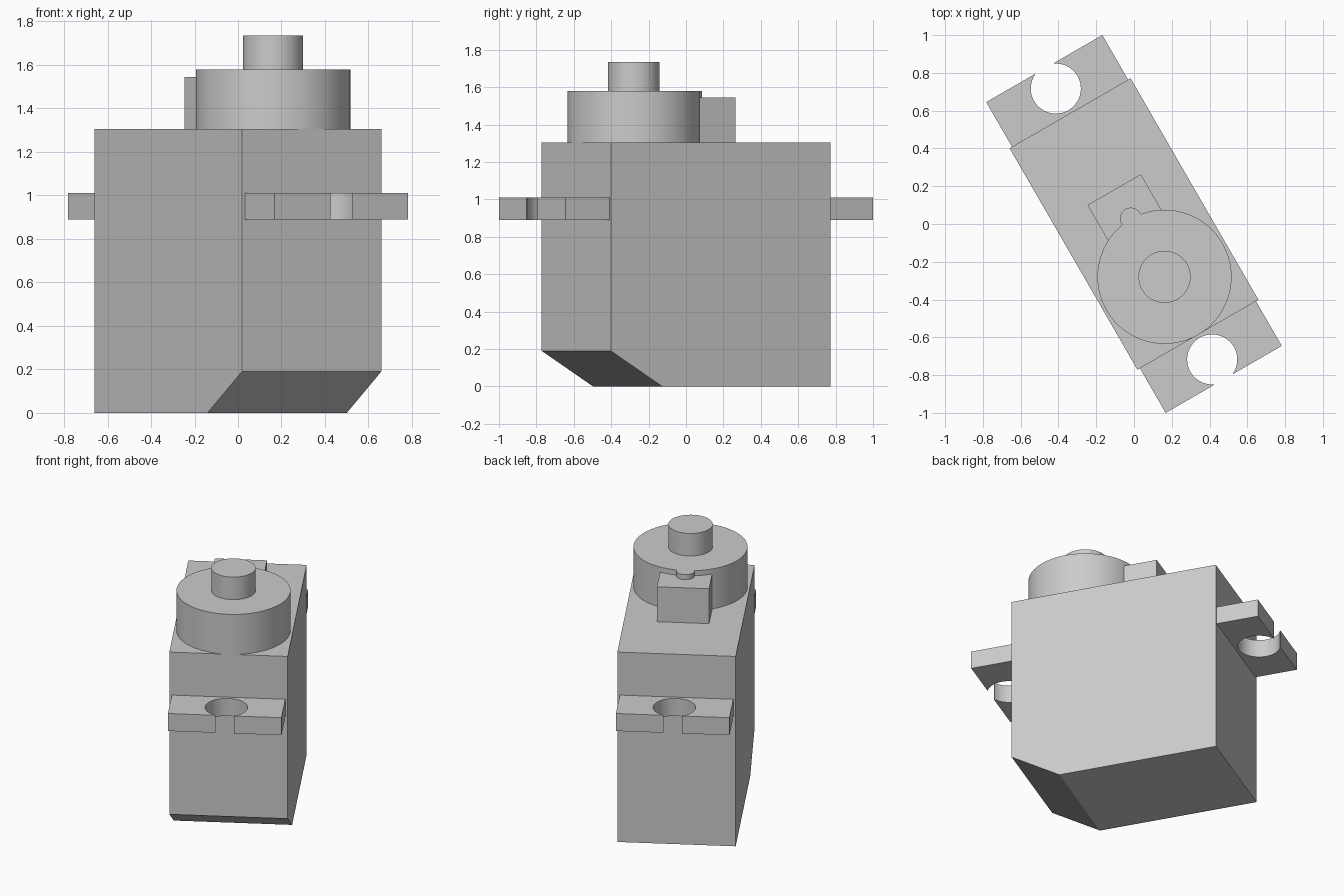
import bpy, bmesh
from math import sin, cos, asin, pi, radians
from mathutils import Matrix

if "Cube" in bpy.data.objects:
    bpy.data.objects.remove(bpy.data.objects["Cube"])

grey = bpy.data.materials.new("plain_grey")
grey.use_nodes = True
grey.diffuse_color = (0.6, 0.6, 0.6, 1)
grey.node_tree.nodes["Principled BSDF"].inputs["Base Color"].default_value = (0.6, 0.6, 0.6, 1)

TURN = Matrix.Rotation(radians(30), 4, 'Z')      # whole servo stands turned
AXIS_Y = -0.323                                  # output shaft position
BODY_TOP = 1.305


def prism(name, outline, depth, turn=TURN):
    """Extrude a closed 3D outline along the depth vector."""
    bm = bmesh.new()
    face = bm.faces.new([bm.verts.new(p) for p in outline])
    side = bmesh.ops.extrude_face_region(bm, geom=[face])["geom"]
    moved = [g for g in side if isinstance(g, bmesh.types.BMVert)]
    bmesh.ops.translate(bm, verts=moved, vec=depth)
    bmesh.ops.recalc_face_normals(bm, faces=bm.faces)
    mesh = bpy.data.meshes.new(name)
    bm.to_mesh(mesh)
    bm.free()
    mesh.transform(turn)
    mesh.materials.append(grey)
    obj = bpy.data.objects.new(name, mesh)
    bpy.context.collection.objects.link(obj)
    bpy.ops.object.select_all(action='DESELECT')
    obj.select_set(True)
    bpy.context.view_layer.objects.active = obj
    bpy.ops.object.shade_smooth_by_angle(angle=radians(30))
    return obj


def arc(cy, r, start, end, z, steps=64):
    """Points on a circle about (0, cy), angles measured from -y towards +x."""
    angles = [start + (end - start) * i / steps for i in range(steps + 1)]
    return [(r * sin(a), cy - r * cos(a), z) for a in angles]


# Case with a sloped lower front edge
half_w, half_l = 0.37, 0.677
side = [(half_l, 0), (half_l, BODY_TOP), (-half_l, BODY_TOP), (-half_l, 0.19), (-0.36, 0)]
prism("case", [(-half_w, y, z) for y, z in side], (2 * half_w, 0, 0))

# Mounting tabs, each with a round hole opening through a slot
tab_w, tab_end, hole_y, hole_r, slot = 0.355, -0.95, -0.828, 0.1325, 0.058
gap = asin(slot / hole_r)
z = 0.89
tab = [(-tab_w, -0.67, z), (-tab_w, tab_end, z), (-slot, tab_end, z)]
tab += arc(hole_y, hole_r, -gap, gap - 2 * pi, z)
tab += [(slot, tab_end, z), (tab_w, tab_end, z), (tab_w, -0.67, z)]
prism("front_tab", tab, (0, 0, 0.12))
prism("back_tab", tab, (0, 0, 0.12), TURN @ Matrix.Rotation(pi, 4, 'Z'))

# Gear housing: large disc joined with a small round boss behind it
big_r, small_r, small_y = 0.355, 0.057, 0.034
d = small_y - AXIS_Y
along = (d * d + big_r ** 2 - small_r ** 2) / (2 * d)
meet_x = (big_r ** 2 - along ** 2) ** 0.5
a_big = pi - asin(meet_x / big_r)
a_small = pi / 2 + asin((along - d) / small_r)
outline = arc(AXIS_Y, big_r, -a_big, a_big, BODY_TOP, 96)
outline += arc(small_y, small_r, a_small, 2 * pi - a_small, BODY_TOP, 24)[1:-1]
prism("gear_housing", outline, (0, 0, 0.275))

# Block behind the housing
block = [(-0.163, 0.21), (0.163, 0.21), (0.163, -0.1), (-0.163, -0.1)]
prism("rear_block", [(x, y, BODY_TOP) for x, y in block], (0, 0, 0.24))

# Output shaft
prism("output_shaft", arc(AXIS_Y, 0.138, 0, 2 * pi, 1.57)[:-1], (0, 0, 0.165))
